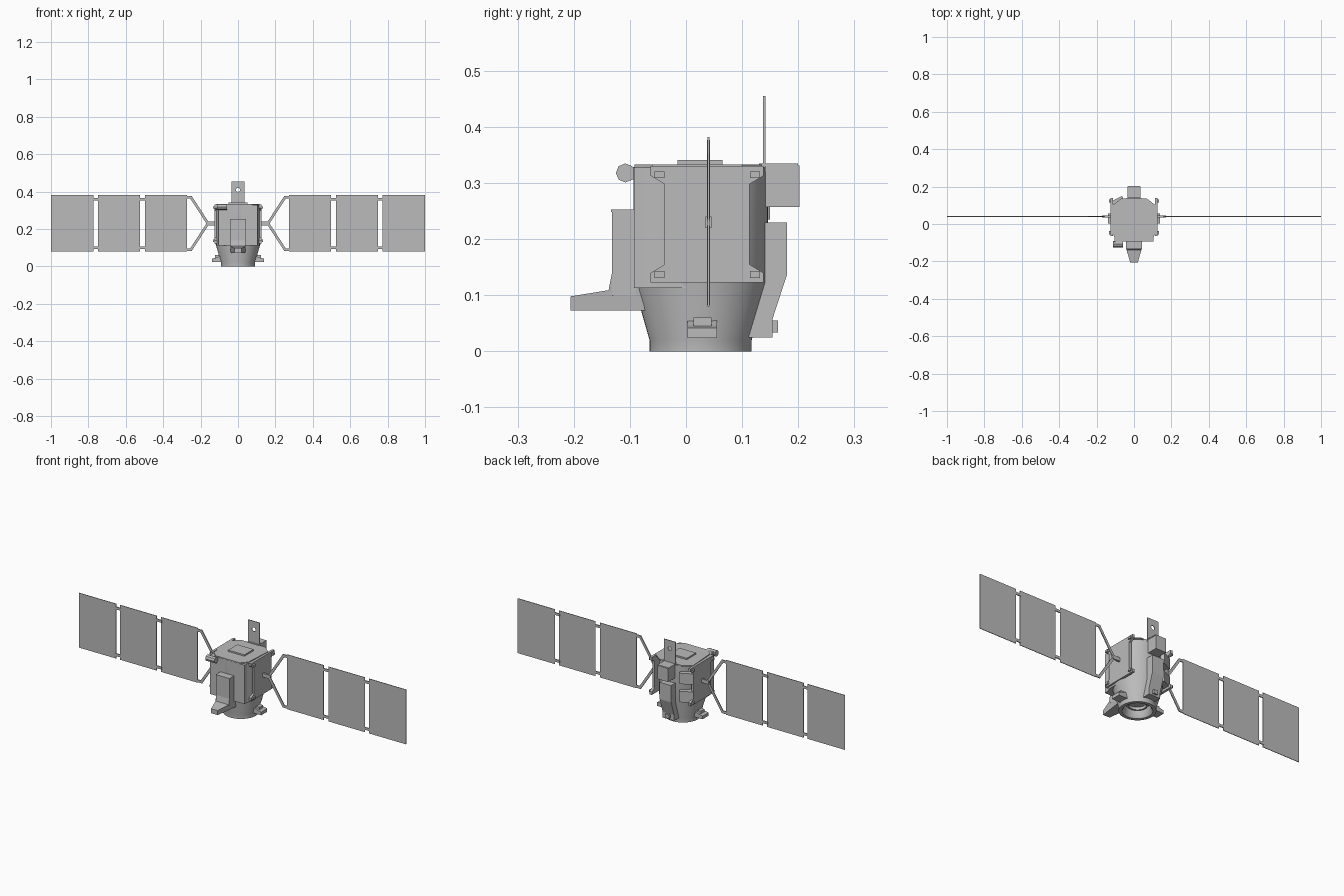
import bpy, bmesh, math
from mathutils import Vector, Matrix

if "Cube" in bpy.data.objects:
    bpy.data.objects.remove(bpy.data.objects["Cube"])

grey = bpy.data.materials.new("plain_grey")
grey.use_nodes = True
grey.diffuse_color = (0.5, 0.5, 0.5, 1)
grey.node_tree.nodes["Principled BSDF"].inputs["Base Color"].default_value = grey.diffuse_color

CY = 0.026  # body axis in y


def finish(name, bm):
    bmesh.ops.recalc_face_normals(bm, faces=bm.faces)
    mesh = bpy.data.meshes.new(name)
    bm.to_mesh(mesh)
    bm.free()
    mesh.materials.append(grey)
    obj = bpy.data.objects.new(name, mesh)
    bpy.context.collection.objects.link(obj)
    return obj


def prism(name, outline, axis, lo, hi, taper=None):
    """Extrude a 2D outline along an axis; the other two axes stay in xyz order."""
    bm = bmesh.new()
    lo, hi = min(lo, hi), max(lo, hi)

    def point(p, d):
        c = list(p)
        c.insert("xyz".index(axis), d)
        return Vector(c)
    face = bm.faces.new([bm.verts.new(point(p, lo)) for p in outline])
    ext = bmesh.ops.extrude_face_region(bm, geom=[face])
    moved = [v for v in ext["geom"] if isinstance(v, bmesh.types.BMVert)]
    bmesh.ops.translate(bm, verts=moved, vec=point((0, 0), hi - lo))
    if taper:
        for v in bm.verts:
            taper(v)
    return finish(name, bm)


def box(name, x, y, z):
    return prism(name, [(x[0], y[0]), (x[1], y[0]), (x[1], y[1]), (x[0], y[1])], "z", *z)


def bar(name, a, b, width, depth):
    """Flat bar between two points in the xz plane of the solar arrays."""
    a, b = Vector(a), Vector(b)
    d = (b - a).normalized() * width / 2
    n = Vector((-d.y, d.x))
    return prism(name, [a + n, b + n, b - n, a - n], "y", 0.04 - depth / 2, 0.04 + depth / 2)


def lathe(name, profile, steps=48):
    bm = bmesh.new()
    verts = [bm.verts.new((r, CY, z)) for r, z in profile]
    edges = [bm.edges.new(pair) for pair in zip(verts, verts[1:])]
    bmesh.ops.spin(bm, geom=verts + edges, cent=(0, CY, 0), axis=(0, 0, 1),
                   angle=2 * math.pi, steps=steps)
    bmesh.ops.remove_doubles(bm, verts=bm.verts, dist=0.0001)
    obj = finish(name, bm)
    bpy.ops.object.select_all(action="DESELECT")
    obj.select_set(True)
    bpy.context.view_layer.objects.active = obj
    bpy.ops.object.shade_smooth_by_angle(angle=math.radians(30))
    return obj


def disc(name, centre, radius, depth, axis, sides):
    bm = bmesh.new()
    turn = Matrix.Rotation(math.pi / 2, 4, "Y" if axis == "x" else "X")
    bmesh.ops.create_cone(bm, cap_ends=True, segments=sides, radius1=radius, radius2=radius,
                          depth=depth, matrix=Matrix.Translation(centre) @ turn)
    return finish(name, bm)


# Round body on a conical base with a hollow mounting ring
lathe("body_shell", [(0, 0.045), (0.062, 0.045), (0.066, 0.012), (0.074, 0), (0.091, 0),
                     (0.091, 0.02), (0.12, 0.122), (0.12, 0.328), (0, 0.328)])
lathe("base_port", [(0.05, 0.045), (0.05, 0.03), (0.042, 0.03), (0.042, 0.045)], 32)

# Front bay and roof
prism("front_bay", [(-0.105, -0.093), (0.105, -0.093), (0.105, -0.07), (0.115, -0.045),
                    (0.115, 0.03), (-0.115, 0.03), (-0.115, -0.045), (-0.105, -0.07)],
      "z", 0.113, 0.328)
prism("roof_plate", [(-0.105, -0.06), (-0.075, -0.092), (0.075, -0.092), (0.105, -0.06),
                     (0.115, 0.1), (0.07, 0.135), (-0.07, 0.135), (-0.115, 0.1)],
      "z", 0.326, 0.333)
box("roof_hatch", (-0.05, 0.05), (-0.015, 0.065), (0.333, 0.341))

# Parts repeated on both sides
for side, s in (("left", 1), ("right", -1)):
    # Notched side panel with corner pads
    half = [(0.113, 0.155), (0.138, 0.14), (0.138, 0.123)]
    lower = half + [(0.075 - y, z) for y, z in reversed(half)]
    upper = [(y, 0.453 - z) for y, z in reversed(lower)]
    prism(side + "_side_panel", lower + upper, "x", s * 0.112, s * 0.125)
    for i, (y, z) in enumerate([(-0.047, 0.137), (0.123, 0.137), (-0.047, 0.315), (0.123, 0.315)]):
        box(f"{side}_corner_pad_{i + 1}", sorted((s * 0.12, s * 0.134)),
            (y - 0.009, y + 0.009), (z - 0.006, z + 0.006))

    # Thruster block on the cone
    prism(side + "_thruster", [(s * 0.085, 0.024), (s * 0.14, 0.024), (s * 0.14, 0.042),
                               (s * 0.118, 0.046), (s * 0.09, 0.058)], "y", 0.003, 0.055)
    box(side + "_thruster_cap", sorted((s * 0.09, s * 0.122)), (0.013, 0.045), (0.044, 0.06))

    # Solar wing: root arm, yoke, panels and hinges
    bar(side + "_wing_arm", (s * 0.12, 0.23), (s * 0.17, 0.23), 0.02, 0.01)
    for end, t in (("upper", 1), ("lower", -1)):
        bar(f"{side}_{end}_yoke", (s * 0.163, 0.23 + t * 0.004),
            (s * 0.252, 0.23 + t * 0.141), 0.014, 0.005)
        bar(f"{side}_{end}_yoke_tip", (s * 0.247, 0.23 + t * 0.14),
            (s * 0.276, 0.23 + t * 0.14), 0.014, 0.005)
        for i, x in enumerate((0.511, 0.76)):
            bar(f"{side}_{end}_hinge_{i + 1}", (s * (x - 0.018), 0.23 + t * 0.129),
                (s * (x + 0.018), 0.23 + t * 0.129), 0.014, 0.005)
    for i, (a, b) in enumerate([(0.273, 0.497), (0.525, 0.748), (0.773, 1.0)]):
        box(f"{side}_solar_panel_{i + 1}", sorted((s * a, s * b)), (0.0385, 0.0415), (0.08, 0.382))


# Front instrument with a tapering foot
def narrow_tip(v):
    if v.co.y < -0.15:
        v.co.x *= 0.5


box("instrument_box", (-0.04, 0.04), (-0.132, -0.09), (0.1, 0.249))
box("instrument_lid", (-0.042, 0.042), (-0.134, -0.09), (0.248, 0.253))
prism("instrument_foot", [(-0.206, 0.073), (-0.206, 0.098), (-0.138, 0.109), (-0.132, 0.14),
                          (-0.085, 0.14), (-0.06, 0.073)], "x", -0.04, 0.04, narrow_tip)

# Sensor drum at the upper front corner
disc("sensor_drum", (-0.085, -0.108, 0.318), 0.017, 0.055, "x", 8)
box("sensor_bracket", (-0.1, -0.06), (-0.108, -0.07), (0.306, 0.329))

# Rear instrument, spine and upright plate with a round hole
box("rear_box", (-0.032, 0.032), (0.13, 0.202), (0.257, 0.331))
box("rear_box_lid", (-0.034, 0.034), (0.13, 0.2), (0.33, 0.335))
prism("rear_spine", [(0.1, 0.23), (0.18, 0.23), (0.18, 0.137), (0.154, 0.057),
                     (0.154, 0.025), (0.09, 0.025)], "x", -0.035, 0.035)
box("spine_nub", (-0.012, 0.012), (0.15, 0.164), (0.034, 0.055))
plate = box("rear_plate", (-0.035, 0.035), (0.1375, 0.1415), (0.32, 0.455))
cutter = disc("hole_cutter", (0, 0.14, 0.41), 0.011, 0.05, "y", 16)
cutter.hide_render = True
cut = plate.modifiers.new("hole", "BOOLEAN")
cut.operation, cut.object = "DIFFERENCE", cutter
bpy.context.view_layer.objects.active = plate
bpy.ops.object.modifier_apply(modifier="hole")
bpy.data.objects.remove(cutter)

# Two angled boxes on the rear quarter
for name, z in (("upper", 0.265), ("lower", 0.165)):
    pack = box(name + "_rear_pack", (-0.034, 0.034), (-0.03, 0.025), (z - 0.03, z + 0.03))
    pack.location = (-0.083, 0.112, 0)
    pack.rotation_euler.z = math.radians(27)
